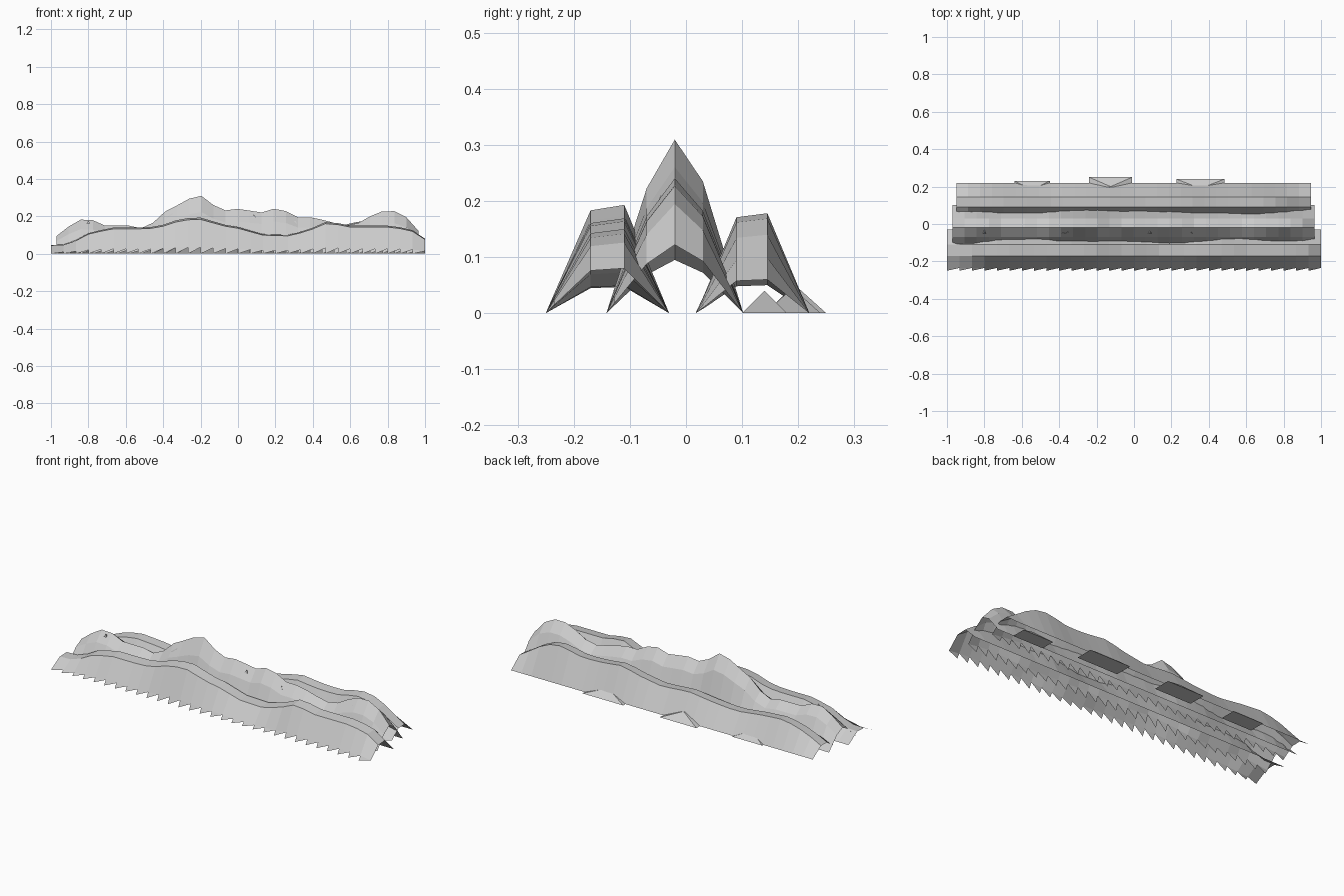
import bpy, bmesh

if "Cube" in bpy.data.objects:
    bpy.data.objects.remove(bpy.data.objects["Cube"])

SEG = 30


def make_object(name, bm):
    mesh = bpy.data.meshes.new(name)
    bm.to_mesh(mesh)
    bm.free()
    ob = bpy.data.objects.new(name, mesh)
    bpy.context.collection.objects.link(ob)
    return ob


def sample(points, x):
    for (x0, h0), (x1, h1) in zip(points, points[1:]):
        if x <= x1:
            return h0 + (h1 - h0) * (x - x0) / (x1 - x0)
    return points[-1][1]


def ridge(name, crest, profile):
    """Open shell: profile of (y, height fraction) swept along x."""
    bm = bmesh.new()
    x0, x1 = crest[0][0], crest[-1][0]
    cols = []
    for i in range(SEG + 1):
        x = x0 + (x1 - x0) * i / SEG
        h = sample(crest, x)
        cols.append([bm.verts.new((x, y, f * h)) for y, f in profile])
    for a, b in zip(cols, cols[1:]):
        # saw-toothed foot on the front edge
        bm.faces.new((a[0], b[1], a[1]))
        for j in range(1, len(profile) - 1):
            bm.faces.new((a[j], b[j], b[j + 1], a[j + 1]))
    return make_object(name, bm)


# Front ridge
ridge("front_ridge",
      [(-1, .047), (-.9, .05), (-.82, .105), (-.68, .14), (-.48, .14), (-.4, .155),
       (-.3, .19), (-.2, .193), (-.07, .155), (.02, .14), (.12, .105), (.28, .1),
       (.39, .135), (.48, .175), (.6, .15), (.8, .15), (.92, .135), (1, .08)],
      [(-.25, 0), (-.235, .18), (-.17, .95), (-.11, 1), (-.03, 0)])

# Main ridge with sharp crest
ridge("main_ridge",
      [(-.97, .095), (-.91, .14), (-.88, .175), (-.8, .19), (-.71, .15), (-.58, .15),
       (-.49, .13), (-.4, .22), (-.285, .28), (-.22, .318), (-.17, .3), (-.1, .228),
       (0, .24), (.13, .22), (.22, .25), (.31, .195), (.4, .195), (.57, .15),
       (.65, .165), (.73, .215), (.8, .235), (.87, .22), (.93, .17), (.965, .122)],
      [(-.142, 0), (-.128, .14), (-.07, .72), (-.02, 1), (.03, .76), (.102, 0)])

# Rear ridge
ridge("rear_ridge",
      [(-.95, .05), (-.85, .1), (-.72, .135), (-.58, .125), (-.42, .105), (-.28, .115),
       (-.12, .135), (.05, .12), (.18, .14), (.3, .17), (.42, .155), (.55, .15),
       (.68, .18), (.78, .165), (.88, .1), (.945, .06)],
      [(.017, 0), (.032, .18), (.09, .96), (.145, 1), (.22, 0)])

# Low pyramid foothills along the back
for i, (x, y, hx, hy, h) in enumerate([(-.545, .185, .095, .045, .042),
                                       (-.125, .2, .115, .05, .045),
                                       (.355, .19, .128, .05, .045),
                                       (.77, .14, .095, .04, .04)]):
    bm = bmesh.new()
    base = [bm.verts.new((x + sx * hx, y + sy * hy, 0))
            for sx, sy in ((-1, -1), (1, -1), (1, 1), (-1, 1))]
    tip = bm.verts.new((x, y, h))
    bm.faces.new(base[::-1])
    for j in range(4):
        bm.faces.new((base[j], base[(j + 1) % 4], tip))
    make_object(f"foothill_{i + 1}", bm)

# Small rock chips on the main ridge face
for i, (x, z, w, lean) in enumerate([(-.8, .168, .009, 0), (-.37, .2, .018, .02),
                                     (-.13, .215, .018, -.02), (.085, .2, .01, 0),
                                     (.305, .168, .01, 0), (.745, .178, .014, .01)]):
    bm = bmesh.new()
    a = bm.verts.new((x - w, -.052, z - w * .6))
    b = bm.verts.new((x + w, -.052, z - w * .6))
    c = bm.verts.new((x + lean, -.045, z + w))
    d = bm.verts.new((x, -.03, z))
    for f in ((a, b, c), (b, a, d), (c, b, d), (a, c, d)):
        bm.faces.new(f)
    make_object(f"rock_chip_{i + 1}", bm)
